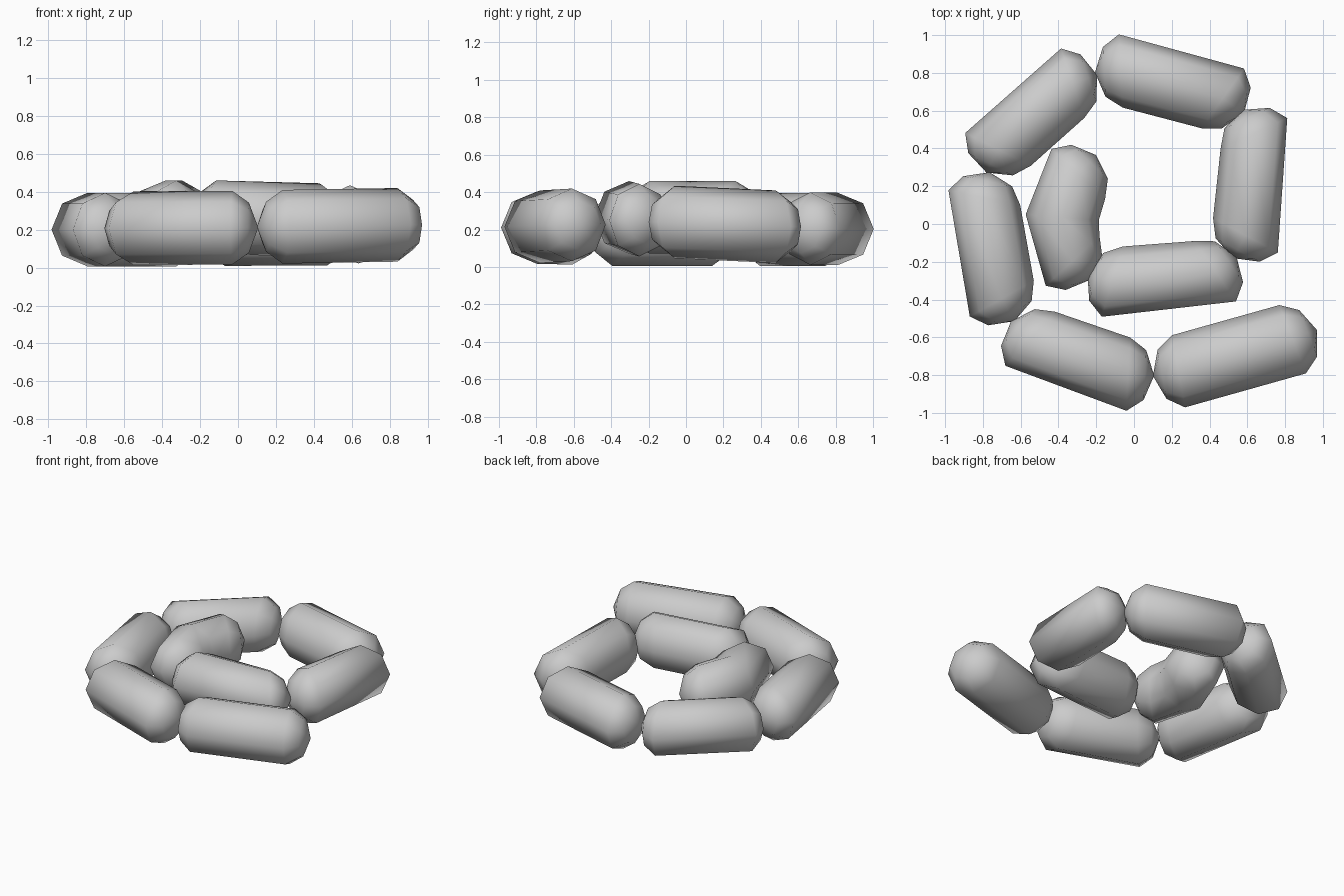
import bpy, bmesh, math
from mathutils import Vector

if "Cube" in bpy.data.objects:
    bpy.data.objects.remove(bpy.data.objects["Cube"])

SIDES = 8
R = 0.194          # body radius
UP = Vector((0, 0, 1))

# Each link: main cross-sections as (outer x, outer y, inner x, inner y, centre z)
LINKS = [
    [(-.44, .40, -.15, .13, .265), (-.565, .05, -.195, .02, .265), (-.46, -.32, -.19, -.07, .265)],
    [(-.17, -.49, -.06, -.12, .265), (.54, -.41, .32, -.09, .25)],
    [(.76, -.15, .42, .03, .24), (.81, .56, .46, .40, .215)],
    [(.58, .82, .36, .51, .205), (-.08, 1.0, -.06, .62, .203)],
    [(-.39, .94, -.26, .55, .20), (-.89, .48, -.55, .31, .20)],
    [(-.985, .18, -.60, .10, .20), (-.87, -.49, -.53, -.30, .20)],
    [(-.68, -.75, -.42, -.465, .207), (-.04, -.99, -.02, -.60, .21)],
    [(.27, -.97, .20, -.59, .215), (.91, -.79, .77, -.43, .225)],
]


def make_link(name, sections):
    # stations: centre, sideways direction, radius
    body = []
    for ox, oy, ix, iy, z in sections:
        body.append((Vector(((ox + ix) / 2, (oy + iy) / 2, z)),
                     Vector((ox - ix, oy - iy, 0)).normalized(), R))

    def cap(end, neighbour):
        c, side, _ = end
        out = side.cross(UP)
        if out.dot(c - neighbour[0]) < 0:
            out = -out
        return (c + out * .088, side, R * .68), c + out * .137

    start, tip_a = cap(body[0], body[1])
    finish, tip_b = cap(body[-1], body[-2])

    bm = bmesh.new()
    rings = []
    for c, side, r in [start] + body + [finish]:
        rings.append([bm.verts.new(c + r * (side * math.cos(a) + UP * math.sin(a)))
                      for a in (2 * math.pi * k / SIDES for k in range(SIDES))])
    for a, b in zip(rings, rings[1:]):
        for k in range(SIDES):
            n = (k + 1) % SIDES
            bm.faces.new((a[k], a[n], b[n], b[k]))
    # pinched tips
    for tip, ring in ((tip_a, rings[0]), (tip_b, rings[-1])):
        v = bm.verts.new(tip)
        for k in range(SIDES):
            bm.faces.new((v, ring[k], ring[(k + 1) % SIDES]))
    bmesh.ops.recalc_face_normals(bm, faces=bm.faces)
    for f in bm.faces:
        f.smooth = True
    mesh = bpy.data.meshes.new(name)
    bm.to_mesh(mesh)
    bm.free()
    bpy.context.collection.objects.link(bpy.data.objects.new(name, mesh))


# Spiral string of sausage links, inner end first
for i, sections in enumerate(LINKS):
    make_link(f"sausage_link_{i + 1}", sections)
